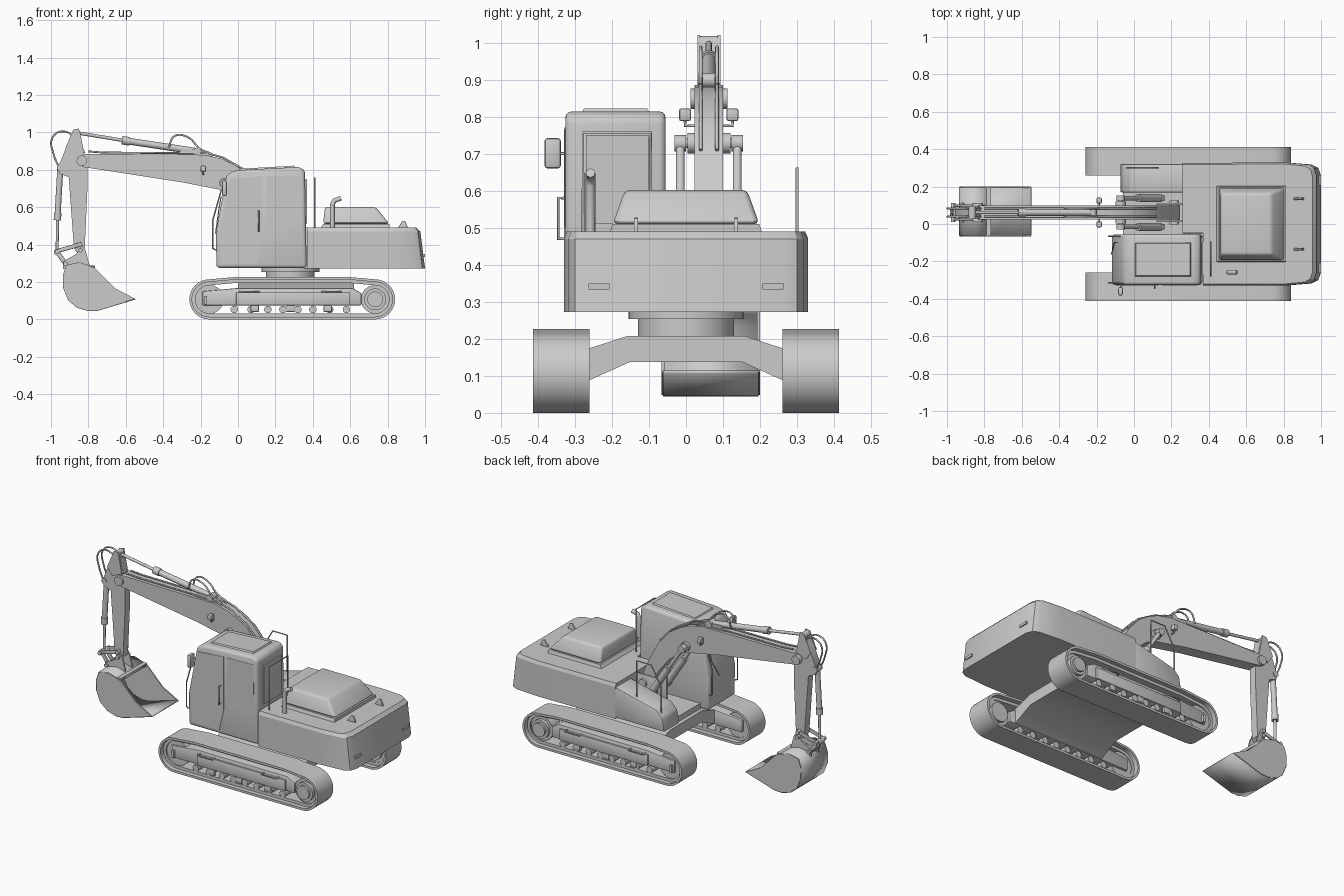
import bpy, bmesh, math
from mathutils import Vector

# ---------- helpers ----------
def finish(name, bm, bevel=0, seg=2, limit=30):
    bmesh.ops.recalc_face_normals(bm, faces=bm.faces)
    if bevel:
        es = [e for e in bm.edges if len(e.link_faces) == 2 and e.calc_face_angle() > math.radians(limit)]
        bmesh.ops.bevel(bm, geom=es, offset=bevel, segments=seg, profile=0.5, affect='EDGES', clamp_overlap=True)
    me = bpy.data.meshes.new(name)
    bm.to_mesh(me)
    bm.free()
    ob = bpy.data.objects.new(name, me)
    bpy.context.collection.objects.link(ob)
    return ob

def loft(name, a, b, **kw):
    """Solid between two matching 3D outlines."""
    bm = bmesh.new()
    va, vb = [[bm.verts.new(p) for p in q] for q in (a, b)]
    bm.faces.new(va)
    bm.faces.new(vb)
    for i in range(len(a)):
        j = (i + 1) % len(a)
        bm.faces.new((va[i], va[j], vb[j], vb[i]))
    return finish(name, bm, **kw)

def side(name, pts, y0, y1, **kw):      # x-z profile pushed along y
    return loft(name, [(x, y0, z) for x, z in pts], [(x, y1, z) for x, z in pts], **kw)

def box(name, x0, x1, y0, y1, z0, z1, **kw):
    return side(name, [(x0, z0), (x1, z0), (x1, z1), (x0, z1)], y0, y1, **kw)

def cyl(name, p, q, r, r2=None, n=20):
    p, q = Vector(p), Vector(q)
    bm = bmesh.new()
    bmesh.ops.create_cone(bm, cap_ends=True, segments=n, radius1=r, radius2=r2 or r, depth=(q - p).length)
    ob = finish(name, bm)
    ob.rotation_euler = (q - p).to_track_quat('Z', 'Y').to_euler()
    ob.location = (p + q) / 2
    return ob

def tube(name, pts, r, smooth=False):
    cu = bpy.data.curves.new(name, 'CURVE')
    cu.dimensions, cu.bevel_depth, cu.bevel_resolution, cu.use_fill_caps = '3D', r, 2, True
    if smooth:
        s = cu.splines.new('BEZIER')
        s.bezier_points.add(len(pts) - 1)
        for b, p in zip(s.bezier_points, pts):
            b.co, b.handle_left_type, b.handle_right_type = p, 'AUTO', 'AUTO'
        s.resolution_u = 8
    else:
        s = cu.splines.new('POLY')
        s.points.add(len(pts) - 1)
        for b, p in zip(s.points, pts):
            b.co = (*p, 1)
    ob = bpy.data.objects.new(name, cu)
    bpy.context.collection.objects.link(ob)

def track_loop(inset):
    """Stadium outline with a slightly raised top run."""
    r, cz, n = 0.107 - inset, 0.107, 16
    pts = [(0.733 + r * math.cos(a), cz + r * math.sin(a)) for a in
           [math.pi * (k / n - 0.5) for k in range(n + 1)]]
    pts += [(0.60, 0.226 - inset), (-0.02, 0.226 - inset)]
    pts += [(-0.153 + r * math.cos(a), cz + r * math.sin(a)) for a in
            [math.pi * (k / n + 0.5) for k in range(n + 1)]]
    return pts

def band(name, i0, i1, y0, y1):
    bm = bmesh.new()
    rings = [[bm.verts.new((x, y, z)) for x, z in track_loop(i)]
             for i, y in ((i0, y0), (i0, y1), (i1, y1), (i1, y0))]
    n = len(rings[0])
    for k in range(4):
        a, b = rings[k], rings[(k + 1) % 4]
        for i in range(n):
            j = (i + 1) % n
            bm.faces.new((a[i], a[j], b[j], b[i]))
    return finish(name, bm)

# ---------- tracks ----------
for s, tag in ((1, 'far'), (-1, 'near')):
    band(f'track_shoes_{tag}', 0, 0.014, s * 0.26, s * 0.413)
    band(f'track_chain_{tag}', 0.014, 0.032, s * 0.29, s * 0.385)
    side(f'track_frame_{tag}', [(-0.19, 0.075), (-0.19, 0.15), (0, 0.168), (0.61, 0.168), (0.66, 0.14), (0.66, 0.075)],
         s * 0.28, s * 0.385, bevel=0.006)
    side(f'frame_panel_{tag}', [(-0.01, 0.075), (-0.01, 0.145), (0.60, 0.145), (0.60, 0.075)], s * 0.38, s * 0.395, bevel=0.004)
    for x, r in ((-0.155, 0.078), (0.733, 0.076)):
        cyl(f'track_wheel_{tag}', (x, s * 0.295, 0.107), (x, s * 0.375, 0.107), r, n=32)
    for r, y in ((0.058, 0.395), (0.042, 0.408)):
        cyl(f'drive_hub_{tag}', (0.733, s * 0.28, 0.107), (0.733, s * y, 0.107), r, n=32)
    box(f'idler_fork_{tag}', -0.18, -0.165, s * 0.37, s * 0.40, 0.08, 0.125)
    for x in (-0.02, 0.07, 0.16, 0.24, 0.32, 0.40, 0.49, 0.58):
        cyl(f'roller_{tag}', (x, s * 0.285, 0.053), (x, s * 0.39, 0.053), 0.02)
    for x in (0.09, 0.28, 0.48):
        box(f'chain_guard_{tag}', x - 0.022, x + 0.022, s * 0.375, s * 0.395, 0.04, 0.075, bevel=0.004)
    for x in (0.06, 0.50):
        tube(f'frame_step_{tag}', [(x - 0.05, s * 0.38, 0.148), (x - 0.05, s * 0.408, 0.148),
                                   (x + 0.05, s * 0.408, 0.148), (x + 0.05, s * 0.38, 0.148)], 0.005)

# ---------- undercarriage and slew ring ----------
half = [(0.29, 0.075), (0.29, 0.165), (0.16, 0.207)]
sec = [(0.15, 0.138)] + half + [(-y, z) for y, z in reversed(half)] + [(-0.15, 0.138)]
loft('cross_frame', [(0.0, y, z) for y, z in sec], [(0.62, y, z) for y, z in sec])
cyl('slew_ring', (0.28, 0, 0.2), (0.28, 0, 0.275), 0.13, n=48)
cyl('slew_flange', (0.28, 0, 0.253), (0.28, 0, 0.275), 0.155, n=48)

# ---------- upper body ----------
rear = [(0.80, 0.33), (0.95, 0.318), (0.985, 0.30), (1.0, 0.26)]
plan = [(0.37, -0.33), (0.37, -0.05), (0.26, -0.05), (0.26, 0.325)] + rear + [(x, -y) for x, y in reversed(rear)]
rings = [[(x - k * max(0, (x - 0.75) / 0.25), y * q, z) for x, y in plan]
         for z, k, q in ((0.272, 0, 1), (0.47, 0.025, 1), (0.49, 0.045, 0.975))]
loft('body_lower', rings[0], rings[1])
loft('body_top', rings[1], rings[2])
box('deck_floor', -0.06, 0.30, -0.06, 0.20, 0.275, 0.31)
side('side_tank', [(-0.075, 0.275), (-0.06, 0.36), (-0.02, 0.40), (0.27, 0.47), (0.27, 0.275)], 0.168, 0.322, bevel=0.01)
for s in (1, -1):
    box('boom_foot_bracket', 0.12, 0.27, 0.0615 + s * 0.045 - 0.006, 0.0615 + s * 0.045 + 0.006, 0.30, 0.48, bevel=0.004)
    box('rear_reflector', 0.97, 0.999, s * 0.235 - 0.028, s * 0.235 + 0.028, 0.333, 0.349)
    side('lifting_lug', [(0.85, 0.485), (0.865, 0.505), (0.88, 0.528), (0.895, 0.525), (0.91, 0.485)],
         s * 0.135 - 0.006, s * 0.135 + 0.006, bevel=0.003)

# engine hood
hood = [(0.44, 0.81, 0.205, 0.488), (0.455, 0.81, 0.198, 0.51), (0.465, 0.735, 0.165, 0.602)]
hr = [[(a, -w, z), (b, -w, z), (b, w, z), (a, w, z)] for a, b, w, z in hood]
loft('hood_base', hr[0], hr[1])
loft('engine_hood', hr[1], hr[2], bevel=0.015, seg=3, limit=20)
# exhaust
tube('exhaust_pipe', [(0.505, -0.258, 0.48), (0.505, -0.258, 0.615), (0.515, -0.258, 0.635), (0.55, -0.258, 0.648)], 0.013)
# guard rails
tube('rail_behind_cab', [(0.41, -0.278, 0.48), (0.41, -0.278, 0.757), (0.41, -0.095, 0.757), (0.41, -0.095, 0.48)], 0.004)
tube('rail_far_side', [(-0.04, 0.3, 0.38), (-0.04, 0.3, 0.54), (0.03, 0.3, 0.66), (0.13, 0.3, 0.66), (0.13, 0.3, 0.43)], 0.004)

# ---------- cab ----------
side('cab', [(-0.115, 0.275), (-0.118, 0.47), (-0.062, 0.765), (-0.045, 0.785), (0.0, 0.798), (0.33, 0.815),
             (0.358, 0.795), (0.367, 0.275)], -0.326, -0.055, bevel=0.018, seg=3)
loft('roof_hatch', [(0.0, -0.285, 0.79), (0.31, -0.285, 0.805), (0.31, -0.095, 0.805), (0.0, -0.095, 0.79)],
     [(0.01, -0.275, 0.805), (0.30, -0.275, 0.822), (0.30, -0.105, 0.822), (0.01, -0.105, 0.805)])
side('cab_door', [(-0.09, 0.30), (-0.095, 0.47), (-0.045, 0.75), (0.13, 0.765), (0.13, 0.43), (0.10, 0.30)], -0.32, -0.329)
side('rear_side_window', [(0.15, 0.50), (0.15, 0.765), (0.335, 0.77), (0.34, 0.50)], -0.32, -0.328)
box('rear_window', 0.36, 0.369, -0.27, -0.10, 0.51, 0.75)
tube('door_handle', [(0.11, -0.326, 0.47), (0.11, -0.345, 0.47), (0.11, -0.345, 0.58), (0.11, -0.326, 0.58)], 0.004)
for y in (-0.315, -0.065):
    tube('front_guard_bar', [(-0.115, y, 0.37), (-0.135, y, 0.38), (-0.135, y, 0.53), (-0.09, y, 0.69), (-0.07, y, 0.70)], 0.004)
tube('wiper', [(-0.12, -0.16, 0.46), (-0.105, -0.10, 0.57), (-0.09, -0.10, 0.66)], 0.003)
box('mirror', -0.085, -0.06, -0.382, -0.338, 0.66, 0.742, bevel=0.008)
tube('mirror_arm', [(-0.07, -0.35, 0.70), (-0.07, -0.31, 0.70)], 0.004)

# ---------- boom ----------
C = 0.0615
side('boom', [(-0.825, 0.885), (-0.18, 0.88), (-0.09, 0.86), (-0.02, 0.828), (0.05, 0.782), (0.12, 0.70), (0.19, 0.57),
              (0.245, 0.44), (0.235, 0.40), (0.19, 0.40), (0.12, 0.52), (0.05, 0.61), (-0.01, 0.66), (-0.08, 0.69),
              (-0.30, 0.733), (-0.83, 0.815), (-0.855, 0.85)], C - 0.038, C + 0.038)
cyl('boom_tip_pin', (-0.835, C - 0.05, 0.848), (-0.835, C + 0.05, 0.848), 0.028)
cyl('boom_foot_pin', (0.215, C - 0.065, 0.43), (0.215, C + 0.065, 0.43), 0.025)
cyl('lift_pin', (-0.072, C - 0.09, 0.728), (-0.072, C + 0.09, 0.728), 0.013)
for s in (1, -1):
    y = C + s * 0.077
    cyl('lift_barrel', (0.14, y, 0.40), (0.02, y, 0.587), 0.021)
    cyl('lift_rod', (0.02, y, 0.587), (-0.072, y, 0.728), 0.012)
    for p in ((0.14, 0.40), (-0.072, 0.728)):
        cyl('lift_eye', (p[0], y - 0.015, p[1]), (p[0], y + 0.015, p[1]), 0.022)
    cyl('lift_boss', (-0.072, C + s * 0.036, 0.728), (-0.072, C + s * 0.058, 0.728), 0.028)
    # work lights
    yl = C + s * 0.064
    box('work_light', -0.20, -0.172, yl - 0.016, yl + 0.016, 0.788, 0.822, bevel=0.006)
    tube('light_bracket', [(-0.185, yl, 0.79), (-0.185, yl, 0.775), (-0.185, C + s * 0.03, 0.775)], 0.004)
    # arm cylinder bracket and hoses
    side('arm_cylinder_bracket', [(-0.33, 0.875), (-0.30, 0.91), (-0.19, 0.905), (-0.13, 0.868)], C + s * 0.02 - 0.004, C + s * 0.02 + 0.004)
    yh = C + s * 0.022
    tube('boom_pipe', [(-0.80, yh, 0.898), (-0.72, yh, 0.892), (-0.16, yh, 0.888), (-0.08, yh, 0.865), (0.04, yh, 0.797), (0.12, yh, 0.71)], 0.005)
    tube('boom_hose', [(-0.37, yh, 0.92), (-0.34, yh, 0.98), (-0.27, yh, 0.975), (-0.2, yh, 0.91), (-0.14, yh, 0.885)], 0.005, True)
    tube('stick_hose', [(-0.82, yh, 0.89), (-0.87, yh, 0.97), (-0.94, yh, 1.005), (-0.993, yh, 0.97), (-0.985, yh, 0.88), (-0.95, yh, 0.80)], 0.005, True)

def ram(name, a, m, b, r):
    """Barrel a-m, rod m-b, eyes at both ends."""
    p = [(v[0], C, v[1]) for v in (a, m, b)]
    cyl(name + '_barrel', p[0], p[1], r)
    cyl(name + '_rod', p[1], p[2], r * 0.5)
    u = (Vector(p[2]) - Vector(p[1])).normalized() * 0.02
    cyl(name + '_gland', Vector(p[1]) - u, Vector(p[1]) + u, r * 1.25)
    for v in (a, b):
        cyl(name + '_eye', (v[0], C - 0.028, v[1]), (v[0], C + 0.028, v[1]), r * 1.1)

ram('arm_cylinder', (-0.22, 0.898), (-0.60, 0.955), (-0.865, 0.998), 0.018)

# ---------- stick ----------
side('stick', [(-0.87, 1.01), (-0.845, 1.005), (-0.825, 0.90), (-0.805, 0.82), (-0.805, 0.70), (-0.82, 0.37), (-0.84, 0.355),
               (-0.865, 0.36), (-0.878, 0.39), (-0.905, 0.76), (-0.955, 0.78), (-0.955, 0.83), (-0.91, 0.94)], C - 0.024, C + 0.024)
for s in (1, -1):
    side('stick_cheek', [(-0.88, 1.015), (-0.85, 1.02), (-0.825, 0.89), (-0.89, 0.86), (-0.925, 0.91)],
         C + s * 0.024, C + s * 0.031)
ram('bucket_cylinder', (-0.95, 0.81), (-0.965, 0.55), (-0.967, 0.36), 0.016)

# ---------- bucket linkage ----------
def link(name, a, b, y, w=0.014):
    d = (Vector(b) - Vector(a)).normalized()
    n = Vector((-d.y, d.x)) * w
    a, b = Vector(a) - d * w, Vector(b) + d * w
    side(name, [a + n, b + n, b - n, a - n], y - 0.006, y + 0.006, bevel=0.004)
for s in (1, -1):
    link('rocker_link', (-0.967, 0.365), (-0.845, 0.40), C + s * 0.036, 0.011)
    link('bucket_link', (-0.967, 0.36), (-0.92, 0.295), C + s * 0.022, 0.012)
    side('bucket_ear', [(-0.935, 0.27), (-0.935, 0.31), (-0.865, 0.35), (-0.835, 0.395), (-0.815, 0.37), (-0.79, 0.275)],
         C + s * 0.034 - 0.005, C + s * 0.034 + 0.005)
for p in ((-0.967, 0.363), (-0.845, 0.40), (-0.843, 0.37), (-0.922, 0.298)):
    cyl('linkage_pin', (p[0], C - 0.05, p[1]), (p[0], C + 0.05, p[1]), 0.012)

# ---------- bucket ----------
shell = [(-0.765, 0.275), (-0.85, 0.302), (-0.915, 0.288), (-0.933, 0.235), (-0.932, 0.17), (-0.905, 0.105), (-0.86, 0.066),
         (-0.80, 0.048), (-0.75, 0.05), (-0.55, 0.11)]
by0, by1 = -0.062, 0.196
bm = bmesh.new()
vs = [[bm.verts.new((x, y, z)) for x, z in shell] for y in (by0, by1)]
for i in range(len(shell) - 1):
    bm.faces.new((vs[0][i], vs[0][i + 1], vs[1][i + 1], vs[1][i]))
bk = finish('bucket_shell', bm)
m = bk.modifiers.new('thickness', 'SOLIDIFY')
m.thickness, m.offset = 0.008, 0
for y in (by0, by1):
    side('bucket_side', shell + [(-0.655, 0.165)], y - 0.004, y + 0.004)
box('bucket_top_rib', -0.80, -0.765, by0, by1, 0.27, 0.287)

# ---------- shading ----------
bpy.ops.object.select_all(action='DESELECT')
for o in bpy.data.objects:
    if o.type == 'MESH':
        o.select_set(True)
        bpy.context.view_layer.objects.active = o
bpy.ops.object.shade_smooth_by_angle(angle=math.radians(30))
